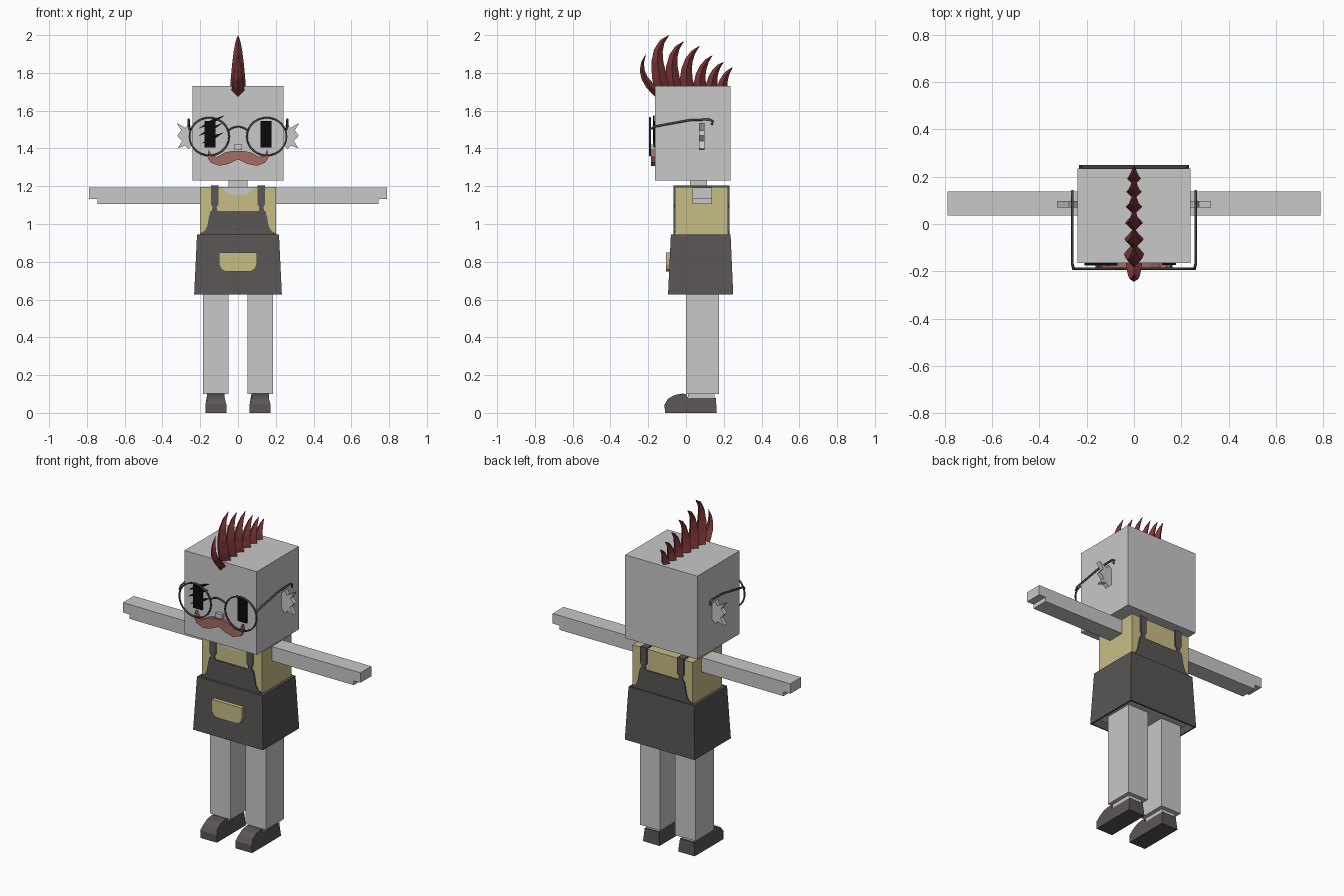
import bpy, bmesh, math
from mathutils import Vector

if "Cube" in bpy.data.objects:
    bpy.data.objects.remove(bpy.data.objects["Cube"], do_unlink=True)


def material(name, r, g, b):
    m = bpy.data.materials.new(name)
    m.use_nodes = True
    m.diffuse_color = (r, g, b, 1)
    bsdf = next(n for n in m.node_tree.nodes if n.type == 'BSDF_PRINCIPLED')
    bsdf.inputs["Base Color"].default_value = (r, g, b, 1)
    bsdf.inputs["Roughness"].default_value = 0.8
    return m


GREY = material("pale grey", 0.58, 0.58, 0.58)
TAN = material("shirt tan", 0.58, 0.51, 0.235)
DARK = material("apron charcoal", 0.1, 0.092, 0.09)
RED = material("hair red", 0.2, 0.035, 0.035)
ROSE = material("moustache rose", 0.38, 0.145, 0.125)
BLACK = material("eye black", 0.003, 0.003, 0.003)
WIRE = material("wire grey", 0.07, 0.07, 0.07)


def finish(name, bm, mat):
    bmesh.ops.recalc_face_normals(bm, faces=bm.faces)
    mesh = bpy.data.meshes.new(name)
    bm.to_mesh(mesh)
    bm.free()
    mesh.materials.append(mat)
    ob = bpy.data.objects.new(name, mesh)
    bpy.context.collection.objects.link(ob)
    return ob


def loft(name, rings, mat):
    """Join equal rings of points and cap both ends."""
    bm = bmesh.new()
    rows = [[bm.verts.new(p) for p in ring] for ring in rings]
    n = len(rows[0])
    for a, b in zip(rows, rows[1:]):
        for i in range(n):
            j = (i + 1) % n
            bm.faces.new((a[i], a[j], b[j], b[i]))
    bm.faces.new(rows[0])
    bm.faces.new(rows[-1])
    return finish(name, bm, mat)


def rect(x0, x1, y0, y1, z):
    return [(x0, y0, z), (x1, y0, z), (x1, y1, z), (x0, y1, z)]


def box(name, x0, x1, y0, y1, z0, z1, mat):
    return loft(name, [rect(x0, x1, y0, y1, z) for z in (z0, z1)], mat)


def plate(name, outline, y0, y1, mat, s=1):
    """Front-facing outline (x, z) extruded along y; s=-1 mirrors it."""
    return loft(name, [[(s * x, y, z) for x, z in outline] for y in (y0, y1)], mat)


def symmetric(half):
    return half + [(-x, z) for x, z in reversed(half)]


def wire(name, points, mat, radius=0.005, cyclic=False):
    cu = bpy.data.curves.new(name, 'CURVE')
    cu.dimensions = '3D'
    cu.bevel_depth = radius
    cu.bevel_resolution = 1
    cu.use_fill_caps = True
    sp = cu.splines.new('POLY')
    sp.points.add(len(points) - 1)
    for p, co in zip(sp.points, points):
        p.co = (*co, 1)
    sp.use_cyclic_u = cyclic
    cu.materials.append(mat)
    ob = bpy.data.objects.new(name, cu)
    bpy.context.collection.objects.link(ob)
    return ob


# Body
box("head", -0.24, 0.24, -0.165, 0.235, 1.23, 1.73, GREY)
box("neck", -0.05, 0.05, 0.02, 0.11, 1.15, 1.24, GREY)
box("torso", -0.2, 0.2, -0.058, 0.222, 0.9, 1.195, TAN)
box("hips", -0.2, 0.2, -0.06, 0.22, 0.65, 0.93, GREY)
scoop = [(0.08 * math.cos(math.pi * i / 10), 1.195 - 0.042 * math.sin(math.pi * i / 10))
         for i in range(11)]
plate("neckline", scoop, -0.061, -0.055, GREY)

# Apron skirt, open below
skirt = loft("apron_skirt", [rect(-0.232, 0.232, -0.095, 0.25, 0.628),
                             rect(-0.217, 0.217, -0.08, 0.236, 0.945)], DARK)
bm = bmesh.new()
bm.from_mesh(skirt.data)
bmesh.ops.delete(bm, geom=[f for f in bm.faces if f.normal.z < -0.9], context='FACES_ONLY')
bm.to_mesh(skirt.data)
bm.free()
skirt.modifiers.new("cloth", 'SOLIDIFY').thickness = 0.012

# Bibs, front and back, with straps over the shoulders
bib = symmetric([(0.205, 0.93), (0.2, 0.95), (0.175, 0.965), (0.162, 0.99),
                 (0.155, 1.03), (0.146, 1.07)])
strap = [(0.108, 1.06), (0.14, 1.06), (0.135, 1.09), (0.144, 1.105),
         (0.144, 1.203), (0.102, 1.203), (0.102, 1.105), (0.113, 1.09)]
for side, y0, y1 in (("front", -0.065, -0.057), ("back", 0.221, 0.229)):
    plate(side + "_bib", bib, y0, y1, DARK)
    for s in (1, -1):
        plate(side + "_strap", strap, y0, y1, DARK, s)
for c in (0.123, -0.123):
    box("shoulder_strap", c - 0.021, c + 0.021, -0.06, 0.225, 1.194, 1.203, DARK)

# Pocket
plate("pocket", symmetric([(0.1, 0.85), (0.1, 0.785), (0.09, 0.76), (0.065, 0.748)]),
      -0.107, -0.08, TAN)

# Limbs and shoes
arm = [(0.19, 1.193), (0.79, 1.193), (0.79, 1.133), (0.745, 1.133), (0.745, 1.107), (0.19, 1.107)]
shoe = [(-0.112, 0), (-0.113, 0.045), (-0.095, 0.075), (-0.06, 0.095), (-0.02, 0.102),
        (0.0, 0.1), (0.012, 0.078), (0.158, 0.078), (0.163, 0.0)]
for s, side in ((1, "left"), (-1, "right")):
    plate(side + "_arm", arm, 0.035, 0.138, GREY, s)
    c = s * 0.117
    box(side + "_leg", c - 0.068, c + 0.068, 0, 0.175, 0.1, 0.7, GREY)
    box(side + "_ankle", c - 0.045, c + 0.045, 0.01, 0.15, 0.06, 0.11, GREY)
    widths = ((-0.04, 0.94), (-0.055, 1), (0.055, 1), (0.04, 0.94))
    loft(side + "_shoe", [[(c + dx * (1 if z < 0.06 else 0.85), y, z) for y, z in shoe]
                          for dx in (-0.055, 0.055)], DARK)

# Ears
ear = [(0.23, 1.5), (0.262, 1.535), (0.275, 1.508), (0.325, 1.535), (0.3, 1.495),
       (0.322, 1.468), (0.296, 1.44), (0.32, 1.4), (0.28, 1.415), (0.262, 1.395), (0.23, 1.43)]
for s in (1, -1):
    plate("ear", ear, 0.07, 0.097, GREY, s)

# Face
for s in (1, -1):
    plate("eye", [(0.118, 1.405), (0.178, 1.405), (0.178, 1.545), (0.118, 1.545)],
          -0.173, -0.164, BLACK, s)
for x, z, w, h in ((-0.14, 1.54, 0.07, 0.035), (-0.145, 1.50, 0.065, 0.035),
                   (-0.135, 1.455, 0.06, 0.03)):
    plate("scar", [(x - w, z - h), (x, z - 0.012), (x + w, z + h), (x, z + 0.012)],
          -0.175, -0.166, BLACK)
box("nose", -0.022, 0.022, -0.185, -0.16, 1.393, 1.42, GREY)
plate("moustache", symmetric([(0.0, 1.372), (0.03, 1.387), (0.07, 1.378), (0.11, 1.355),
                              (0.138, 1.362), (0.155, 1.395), (0.162, 1.355), (0.145, 1.325),
                              (0.1, 1.308), (0.05, 1.318), (0.001, 1.342)][1:]),
      -0.185, -0.16, ROSE)

# Glasses
for s in (1, -1):
    wire("rim", [(s * 0.152 + 0.105 * math.cos(a), -0.19, 1.463 + 0.1 * math.sin(a))
                 for a in (math.tau * i / 28 for i in range(28))], WIRE, cyclic=True)
    wire("temple", [(s * 0.256, -0.19, 1.5), (s * 0.261, -0.17, 1.515), (s * 0.261, 0.02, 1.55),
                    (s * 0.261, 0.125, 1.553), (s * 0.261, 0.14, 1.545),
                    (s * 0.261, 0.138, 1.525)], WIRE, 0.006)
wire("bridge", [(0.05 * t, -0.19, 1.515 - 0.018 * t * t)
                for t in (-1, -0.6, -0.2, 0.2, 0.6, 1)], WIRE)

# Mohawk: backward-curling blades as (base y, bulge y, bulge z, tip y, tip z)
blades = [(-0.15, -0.275, 1.79, -0.212, 1.9), (-0.115, -0.2, 1.93, -0.09, 2.0),
          (-0.055, -0.11, 1.9, -0.012, 1.967), (0.01, -0.025, 1.87, 0.072, 1.943),
          (0.075, 0.06, 1.83, 0.14, 1.893), (0.135, 0.13, 1.81, 0.2, 1.858),
          (0.19, 0.19, 1.78, 0.247, 1.83)]
for i, (by, cy, cz, ty, tz) in enumerate(blades):
    base, ctrl, tip = Vector((0, by, 1.695)), Vector((0, cy, cz)), Vector((0, ty, tz))
    rings = []
    for t in (0, 0.2, 0.4, 0.6, 0.8, 1):
        p = base * (1 - t) ** 2 + ctrl * 2 * t * (1 - t) + tip * t * t
        d = ((ctrl - base) * (1 - t) + (tip - ctrl) * t).normalized()
        across = Vector((0, -d.z, d.y))
        k = max(0.02, (1 - t) ** 0.75)
        w = (0.036 if i == 0 else 0.046 - 0.002 * i) * k
        depth = (0.025 if i == 0 else 0.05 - 0.003 * i) * k
        rings.append([p + across * depth, p + Vector((w, 0, 0)),
                      p - across * depth, p - Vector((w, 0, 0))])
    loft("hair_blade", rings, RED)
